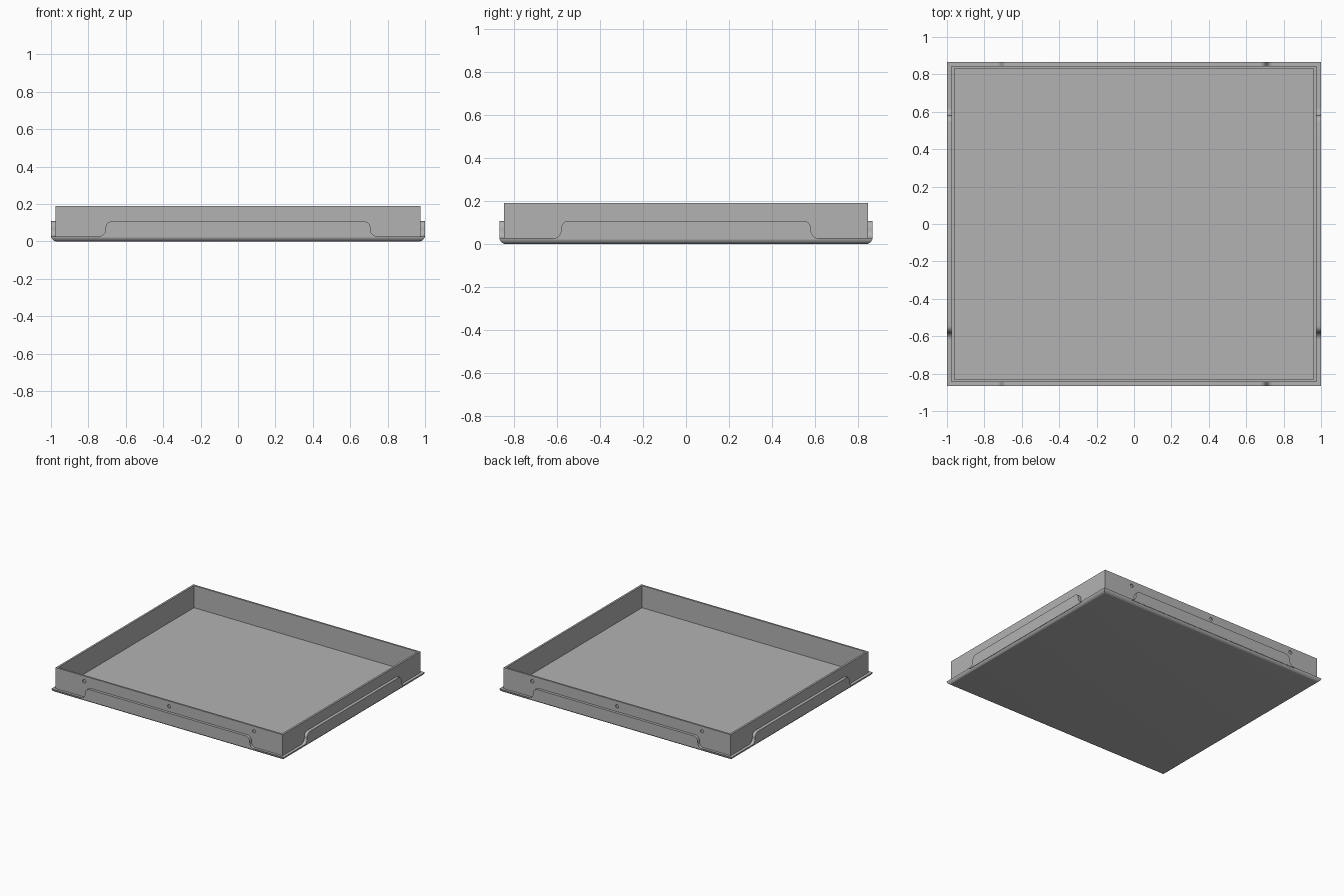
import bpy, bmesh, math
from mathutils import Matrix, Vector

cube = bpy.data.objects.get("Cube")
if cube:
    bpy.data.objects.remove(cube, do_unlink=True)

HX, HY = 1.0, 0.867          # half width and half depth
RADIUS, RIM = 0.03, 0.027    # bottom bend and height of the low rim
WALL_TOP, FLOOR = 0.19, 0.018
WALL_X, WALL_Y = 0.976, 0.846

metal = bpy.data.materials.new("grey metal")
metal.use_nodes = True
GREY = (0.45, 0.45, 0.45, 1)
metal.diffuse_color = GREY
metal.node_tree.nodes["Principled BSDF"].inputs["Base Color"].default_value = GREY


def finish(name, bm):
    bmesh.ops.recalc_face_normals(bm, faces=bm.faces)
    mesh = bpy.data.meshes.new(name)
    bm.to_mesh(mesh)
    bm.free()
    mesh.materials.append(metal)
    obj = bpy.data.objects.new(name, mesh)
    bpy.context.collection.objects.link(obj)
    return obj


def smooth(obj):
    bpy.ops.object.select_all(action="DESELECT")
    obj.select_set(True)
    bpy.context.view_layer.objects.active = obj
    bpy.ops.object.shade_smooth_by_angle(angle=math.radians(30))


# Pan: rectangular rings from the bottom, round the bend, up the wall and down to the floor
def make_pan():
    rings = []
    for i in range(7):
        a = math.asin(1 - (RIM / RADIUS)) if i == 6 else math.pi / 2 * (1 - i / 6)
        inset = RADIUS * (1 - math.cos(a)) + 0.001
        rings.append((HX - inset, HY - inset, RADIUS * (1 - math.sin(a))))
    rings += [(WALL_X, WALL_Y, RIM), (WALL_X, WALL_Y, WALL_TOP),
              (WALL_X - 0.015, WALL_Y - 0.014, WALL_TOP),
              (WALL_X - 0.015, WALL_Y - 0.014, FLOOR)]
    bm = bmesh.new()
    loops = [[bm.verts.new((sx * x, sy * y, z))
              for sx, sy in ((-1, -1), (1, -1), (1, 1), (-1, 1))]
             for x, y, z in rings]
    for low, high in zip(loops, loops[1:]):
        for i in range(4):
            j = (i + 1) % 4
            bm.faces.new((low[i], low[j], high[j], high[i]))
    bm.faces.new(loops[0])
    bm.faces.new(loops[-1])
    return finish("tray_pan", bm)


# Raised tab with S-curved ends, standing against a wall
def make_tab(name, half, outer, inner, turn):
    low, high, r, base = RIM, 0.108, 0.036, 0.02
    end = [(half + r, base), (half + r, low)]
    for i in range(1, 7):                       # foot curve
        a = math.pi / 2 * i / 6
        end.append((half + r - r * math.sin(a), low + r * (1 - math.cos(a))))
    for i in range(7):                          # shoulder curve
        a = math.pi / 2 * i / 6
        end.append((half - r * (1 - math.cos(a)), high - r + r * math.sin(a)))
    outline = end + [(-t, z) for t, z in reversed(end)]
    bm = bmesh.new()
    face = bm.faces.new([bm.verts.new((t, -outer, z)) for t, z in outline])
    out = bmesh.ops.extrude_face_region(bm, geom=[face])
    moved = [v for v in out["geom"] if isinstance(v, bmesh.types.BMVert)]
    bmesh.ops.translate(bm, verts=moved, vec=Vector((0, outer - inner, 0)))
    bm.transform(Matrix.Rotation(turn, 4, "Z"))
    smooth(finish(name, bm))


# Shallow round dimples along the front and back walls
def cut_dimples(pan):
    bm = bmesh.new()
    for side in (-1, 1):
        for x in (-0.73, 0, 0.73):
            place = Matrix.Translation((x, side * WALL_Y, 0.15))
            bmesh.ops.create_cone(bm, cap_ends=True, segments=24, radius1=0.014,
                                  radius2=0.014, depth=0.016,
                                  matrix=place @ Matrix.Rotation(math.pi / 2, 4, "X"))
    cutter = finish("dimple_cutter", bm)
    cutter.hide_render = True
    mod = pan.modifiers.new("dimples", "BOOLEAN")
    mod.operation, mod.solver, mod.object = "DIFFERENCE", "EXACT", cutter
    bpy.context.view_layer.objects.active = pan
    bpy.ops.object.modifier_apply(modifier=mod.name)
    bpy.data.objects.remove(cutter, do_unlink=True)


tray = make_pan()
cut_dimples(tray)
smooth(tray)
make_tab("front_tab", 0.708, HY, WALL_Y, 0)
make_tab("back_tab", 0.708, HY, WALL_Y, math.pi)
make_tab("left_tab", 0.58, HX, WALL_X, math.pi / 2)
make_tab("right_tab", 0.58, HX, WALL_X, -math.pi / 2)
